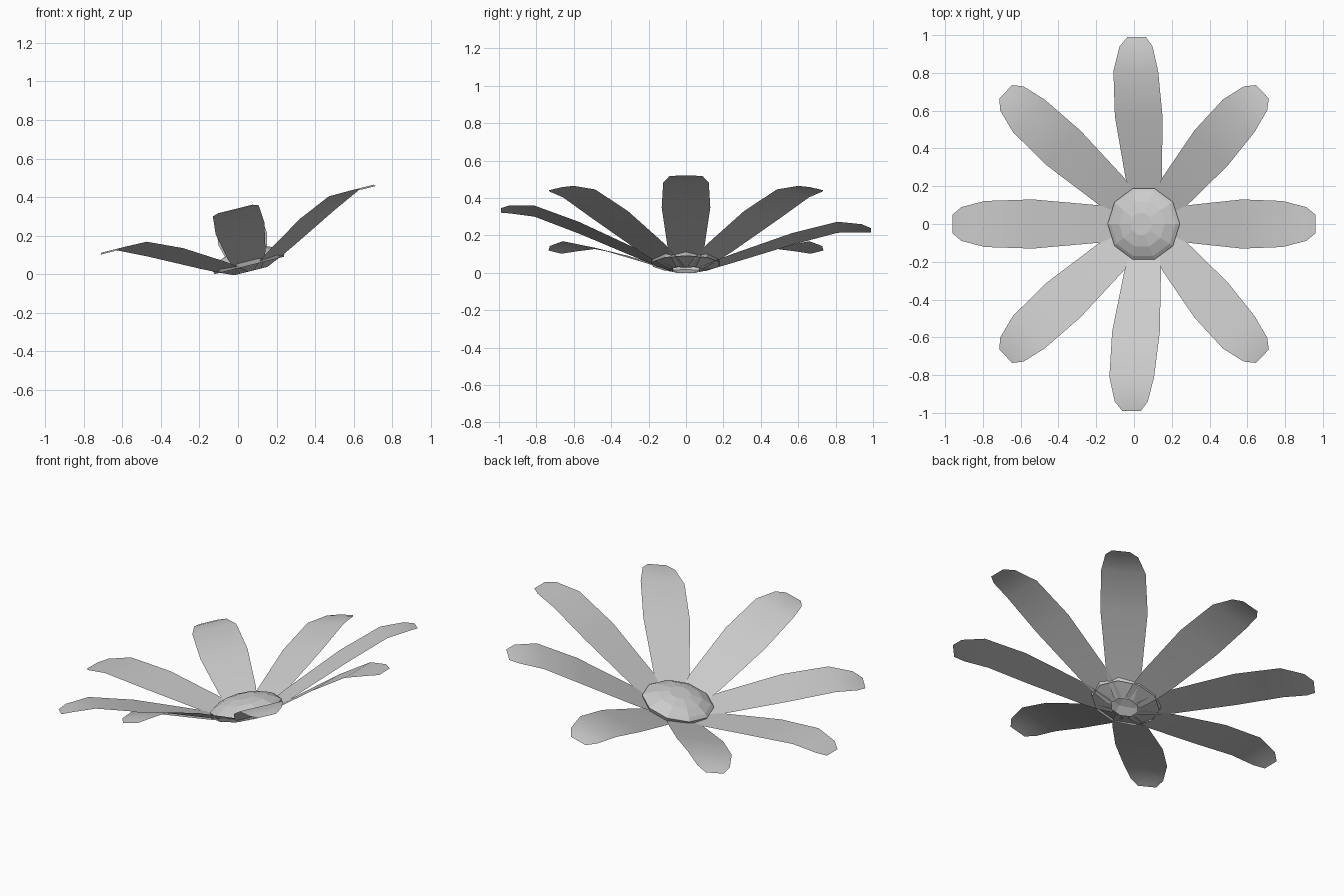
import bpy, bmesh, math
from mathutils import Matrix

if "Cube" in bpy.data.objects:
    bpy.data.objects.remove(bpy.data.objects["Cube"])

# Whole bloom leans about the y axis
TILT = Matrix.Rotation(-math.radians(14), 4, 'Y') @ Matrix.Translation((0.068, 0, 0))

# Petal outline: radius, height, half width
PETAL = [(0.07, 0.0, 0.055), (0.15, 0.032, 0.08), (0.25, 0.073, 0.1), (0.57, 0.2, 0.13),
         (0.81, 0.278, 0.122), (0.94, 0.28, 0.09), (0.99, 0.271, 0.05)]


def make(name, bm, mat):
    bm.transform(mat)
    me = bpy.data.meshes.new(name)
    bm.to_mesh(me)
    bm.free()
    ob = bpy.data.objects.new(name, me)
    bpy.context.collection.objects.link(ob)
    return ob


# Petals: flat-section curved strips; the two side ones are pitched slightly
for i in range(8):
    lift = {2: -0.06, 6: 0.06}.get(i, 0.0)
    bm = bmesh.new()
    rows = [[bm.verts.new((r, s * w, z + lift * (r - 0.07))) for s in (-1, 0, 1)]
            for r, z, w in PETAL]
    for a, b in zip(rows, rows[1:]):
        for k in range(2):
            bm.faces.new((a[k], b[k], b[k + 1], a[k + 1]))
    ob = make(f"petal_{i + 1}", bm, TILT @ Matrix.Rotation(i * math.pi / 4, 4, 'Z'))
    ob.data.polygons.foreach_set("use_smooth", [True] * len(ob.data.polygons))

# Flower centre: low ten-sided dome with a short rim, open underneath
SIDES = 10
bm = bmesh.new()
rings = [[bm.verts.new((r * math.cos(2 * math.pi * k / SIDES), r * math.sin(2 * math.pi * k / SIDES), z))
          for k in range(SIDES)]
         for r, z in [(0.185, 0.03), (0.197, 0.06), (0.178, 0.075), (0.125, 0.1), (0.06, 0.115)]]
for a, b in zip(rings, rings[1:]):
    for k in range(SIDES):
        n = (k + 1) % SIDES
        bm.faces.new((a[k], a[n], b[n], b[k]))
bm.faces.new(rings[-1])
make("flower_centre", bm, TILT)
